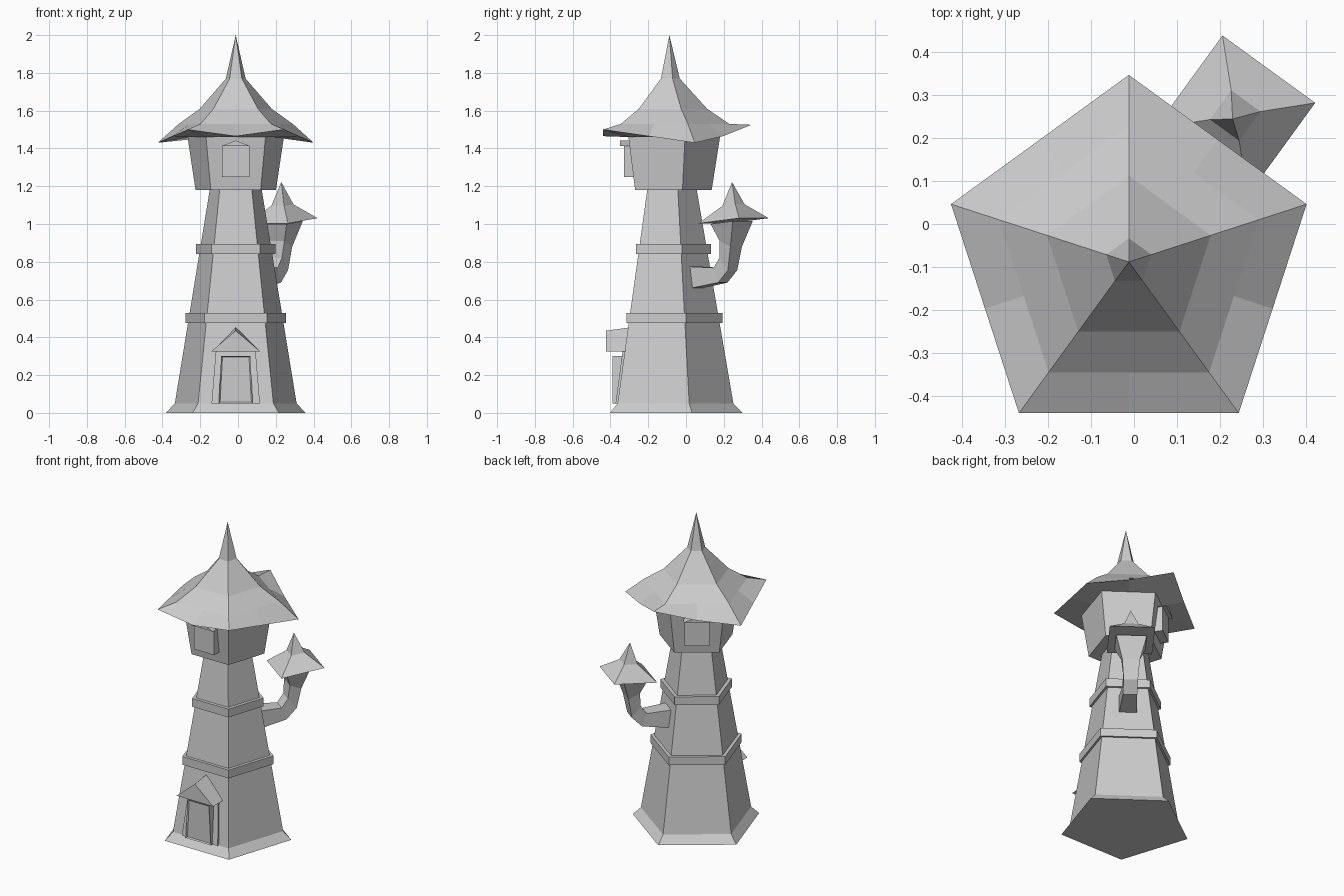
import bpy, bmesh, math
from mathutils import Vector, Matrix

cube = bpy.data.objects.get("Cube")
if cube:
    bpy.data.objects.remove(cube, do_unlink=True)

stone = bpy.data.materials.new("light grey")
stone.use_nodes = True
GREY = (0.6, 0.6, 0.6, 1)
stone.diffuse_color = GREY
stone.node_tree.nodes["Principled BSDF"].inputs["Base Color"].default_value = GREY

CENTRE = Vector((-0.012, -0.088, 0))


def loft(name, rings, frame=None, ends=(True, True)):
    """Skin a stack of rings with equal point counts; a single point closes to a tip."""
    bm = bmesh.new()
    stack = [[bm.verts.new(p) for p in ring] for ring in rings]
    for low, high in zip(stack, stack[1:]):
        n = len(low)
        for i in range(n):
            j = (i + 1) % n
            if len(high) == 1:
                bm.faces.new((low[i], low[j], high[0]))
            else:
                bm.faces.new((low[i], low[j], high[j], high[i]))
    for ring, wanted in zip((stack[0], stack[-1]), ends):
        if wanted and len(ring) > 2:
            bm.faces.new(ring)
    bmesh.ops.recalc_face_normals(bm, faces=bm.faces)
    mesh = bpy.data.meshes.new(name)
    bm.to_mesh(mesh)
    bm.free()
    mesh.materials.append(stone)
    obj = bpy.data.objects.new(name, mesh)
    bpy.context.collection.objects.link(obj)
    obj.matrix_world = frame or Matrix.Translation(CENTRE)
    return obj


def pentagon(r, z):
    return [(r * math.cos(a), r * math.sin(a), z)
            for a in (math.radians(90 + 72 * i) for i in range(5))]


def with_midpoints(ring):
    """Double the points of a ring by adding the middle of each side."""
    out = []
    for i, p in enumerate(ring):
        p, q = Vector(p), Vector(ring[(i + 1) % len(ring)])
        out += [p, (p + q) / 2]
    return out


def wall_frame(angle):
    """Local -y points out of the wall that faces the given angle."""
    return Matrix.Translation(CENTRE) @ Matrix.Rotation(math.radians(angle + 90), 4, 'Z')


def slab(name, outline, back, front, frame):
    """Push an (x, z) outline out of a wall."""
    rings = [[(x, -d, z) for x, z in outline] for d in (back, front)]
    return loft(name, rings, frame)


# Tower shaft with its flared foot, bands and upper room
loft("tower_shaft", [pentagon(r, z) for r, z in
                     ((0.389, 0), (0.339, 0.05), (0.145, 1.18))])
for name, r, z in (("lower_band", 0.281, 0.475), ("upper_band", 0.22, 0.84)):
    loft(name, [pentagon(r, z), pentagon(r, z + 0.053)])
loft("upper_room", [pentagon(0.224, 1.18), pentagon(0.268, 1.46)])

# Main roof: drooping eaves that lift at the back and front corners
eave = with_midpoints(pentagon(0.434, 1.5))
lift = {0: 1.525, 2: 1.43, 8: 1.43, 4: 1.5, 6: 1.5}
for i, p in enumerate(eave):
    p.z = lift.get(i, 1.465)
roof_rings = [with_midpoints(pentagon(0.26, 1.46)), eave]
roof_rings += [with_midpoints(pentagon(r, z)) for r, z in
               ((0.317, 1.53), (0.2, 1.61), (0.055, 1.77))]
loft("main_roof", roof_rings + [[(0, 0, 2.0)]])

# Doorway: frame leaning with the wall, upright recessed door, gabled hood
front = wall_frame(-90)
loft("door_frame", [
    [(-0.128, -0.25, 0.05), (0.128, -0.25, 0.05), (0.128, -0.285, 0.05), (-0.128, -0.285, 0.05)],
    [(-0.105, -0.2, 0.33), (0.105, -0.2, 0.33), (0.105, -0.247, 0.33), (-0.105, -0.247, 0.33)],
], front)
door = slab("door", [(-0.09, 0.05), (0.09, 0.05), (0.077, 0.302), (-0.077, 0.302)],
            0.2, 0.3, front)
loft("door_hood", [
    [(-0.13, -0.335, 0.325), (0.13, -0.335, 0.325), (0, -0.335, 0.435)],
    [(-0.13, -0.19, 0.325), (0.13, -0.19, 0.325), (0, -0.19, 0.455)],
], front)


def recess(obj, width, depth):
    """Inset the outward-facing panel of a slab."""
    bm = bmesh.new()
    bm.from_mesh(obj.data)
    bm.faces.ensure_lookup_table()
    face = min(bm.faces, key=lambda f: f.calc_center_median().y)
    bmesh.ops.inset_individual(bm, faces=[face], thickness=width, depth=-depth)
    bm.to_mesh(obj.data)
    bm.free()


recess(door, 0.01, 0.008)

# Windows with small pointed hoods on the front and one rear wall
for side, angle in (("front", -90), ("rear", 126)):
    frame = wall_frame(angle)
    slab(side + "_window", [(-0.072, 1.25), (0.072, 1.25), (0.072, 1.415), (-0.072, 1.415)],
         0.15, 0.24, frame)
    slab(side + "_window_hood", [(-0.078, 1.412), (0.078, 1.412), (0, 1.442)],
         0.15, 0.262, frame)

# Side turret: a bent square arm, opening upward, on the left rear wall
arm_frame = wall_frame(54)
sections = (  # inner distance and height, outer distance and height, half width
    (0.15, 0.775, 0.15, 0.655, 0.055),
    (0.32, 0.768, 0.35, 0.69, 0.042),
    (0.358, 0.82, 0.413, 0.755, 0.042),
    (0.367, 0.91, 0.437, 0.88, 0.052),
    (0.335, 1.0, 0.48, 1.015, 0.09),
)
loft("turret_arm", [[(-w, -a, za), (w, -a, za), (w, -b, zb), (-w, -b, zb)]
                    for a, za, b, zb, w in sections], arm_frame)


def square(half, z, tilt):
    return [(x * half, -0.42 + y * half, z - y * tilt)
            for x, y in ((-1, -1), (1, -1), (1, 1), (-1, 1))]


# Turret roof, tipped slightly toward the tower
loft("turret_roof", [square(0.133, 1.017, 0.014), square(0.042, 1.1, 0.004),
                     [(0, -0.41, 1.222)]], arm_frame)
